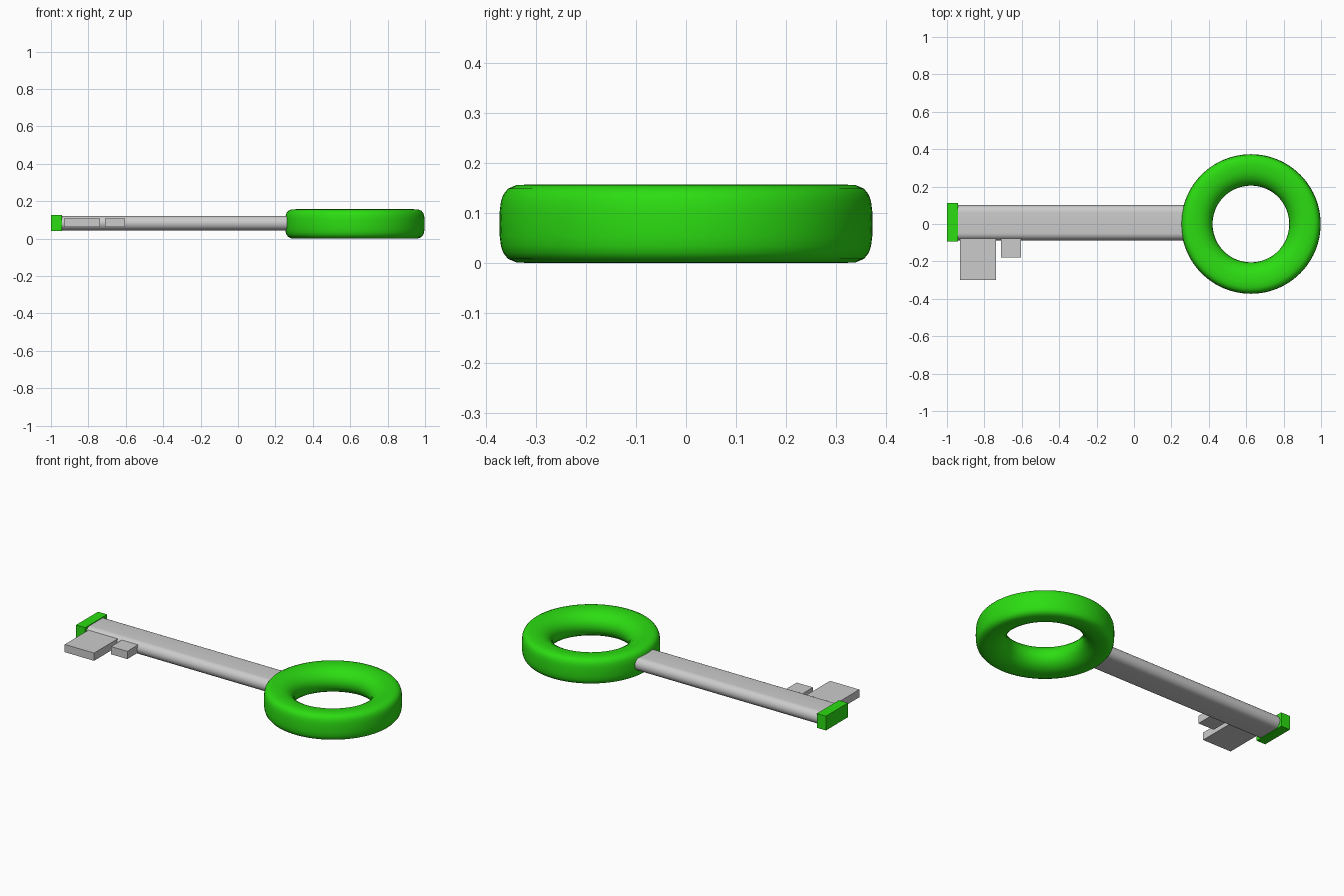
import bpy, bmesh
from math import sin, cos, pi, radians

if "Cube" in bpy.data.objects:
    bpy.data.objects.remove(bpy.data.objects["Cube"])

green = bpy.data.materials.new("green")
green.diffuse_color = (0.025, 0.72, 0.006, 1)
green.use_nodes = True
green.node_tree.nodes["Principled BSDF"].inputs["Base Color"].default_value = green.diffuse_color


def add_object(name, bm, mat=None, smooth=False):
    bmesh.ops.recalc_face_normals(bm, faces=bm.faces)
    mesh = bpy.data.meshes.new(name)
    bm.to_mesh(mesh)
    bm.free()
    ob = bpy.data.objects.new(name, mesh)
    bpy.context.collection.objects.link(ob)
    if mat:
        mesh.materials.append(mat)
    if smooth:
        bpy.ops.object.select_all(action='DESELECT')
        ob.select_set(True)
        bpy.context.view_layer.objects.active = ob
        bpy.ops.object.shade_smooth_by_angle(angle=radians(40))
    return ob


def box(name, x, y, z, mat=None):
    bm = bmesh.new()
    bmesh.ops.create_cube(bm, size=1)
    for v in bm.verts:
        v.co = [(r[0] + r[1]) / 2 + c * (r[1] - r[0]) for c, r in zip(v.co, (x, y, z))]
    return add_object(name, bm, mat)


# Bow: ring with tight outer corners and a softly rounded hole
MID = 0.0785
half = [(0.373, 0), (0.3725, 0.025), (0.370, 0.045), (0.365, 0.059), (0.356, 0.070),
        (0.340, 0.077), (0.315, 0.0785), (0.285, 0.077), (0.258, 0.070),
        (0.235, 0.057), (0.218, 0.040), (0.208, 0.021), (0.205, 0)]
profile = half + [(r, -h) for r, h in half[-2:0:-1]]
SEG = 96
bm = bmesh.new()
rings = [[bm.verts.new((0.625 + r * cos(2 * pi * i / SEG), r * sin(2 * pi * i / SEG), MID + h))
          for r, h in profile] for i in range(SEG)]
n = len(profile)
for i in range(SEG):
    a, b = rings[i], rings[(i + 1) % SEG]
    for j in range(n):
        k = (j + 1) % n
        bm.faces.new((a[j], b[j], b[k], a[k]))
add_object("bow_ring", bm, green, True)

# Shaft: flattened bar with rounded sides, running into the ring
y0, y1, rad, zc = -0.087, 0.101, 0.0385, 0.083
section = []
for yc, start in ((y1 - rad, -pi / 2), (y0 + rad, pi / 2)):
    for i in range(17):
        t = start + pi * i / 16
        section.append((yc + rad * cos(t), zc + rad * sin(t)))
bm = bmesh.new()
ends = [[bm.verts.new((x, y, z)) for y, z in section] for x in (-0.945, 0.32)]
for j in range(len(section)):
    k = (j + 1) % len(section)
    bm.faces.new((ends[0][j], ends[0][k], ends[1][k], ends[1][j]))
for e in ends:
    bm.faces.new(e)
add_object("shaft", bm, None, True)

# End cap and the two teeth
box("end_cap", (-1.0, -0.94), (-0.093, 0.113), (0.041, 0.126), green)
box("large_tooth", (-0.93, -0.737), (-0.30, -0.07), (0.062, 0.108))
box("small_tooth", (-0.71, -0.603), (-0.179, -0.07), (0.062, 0.108))
